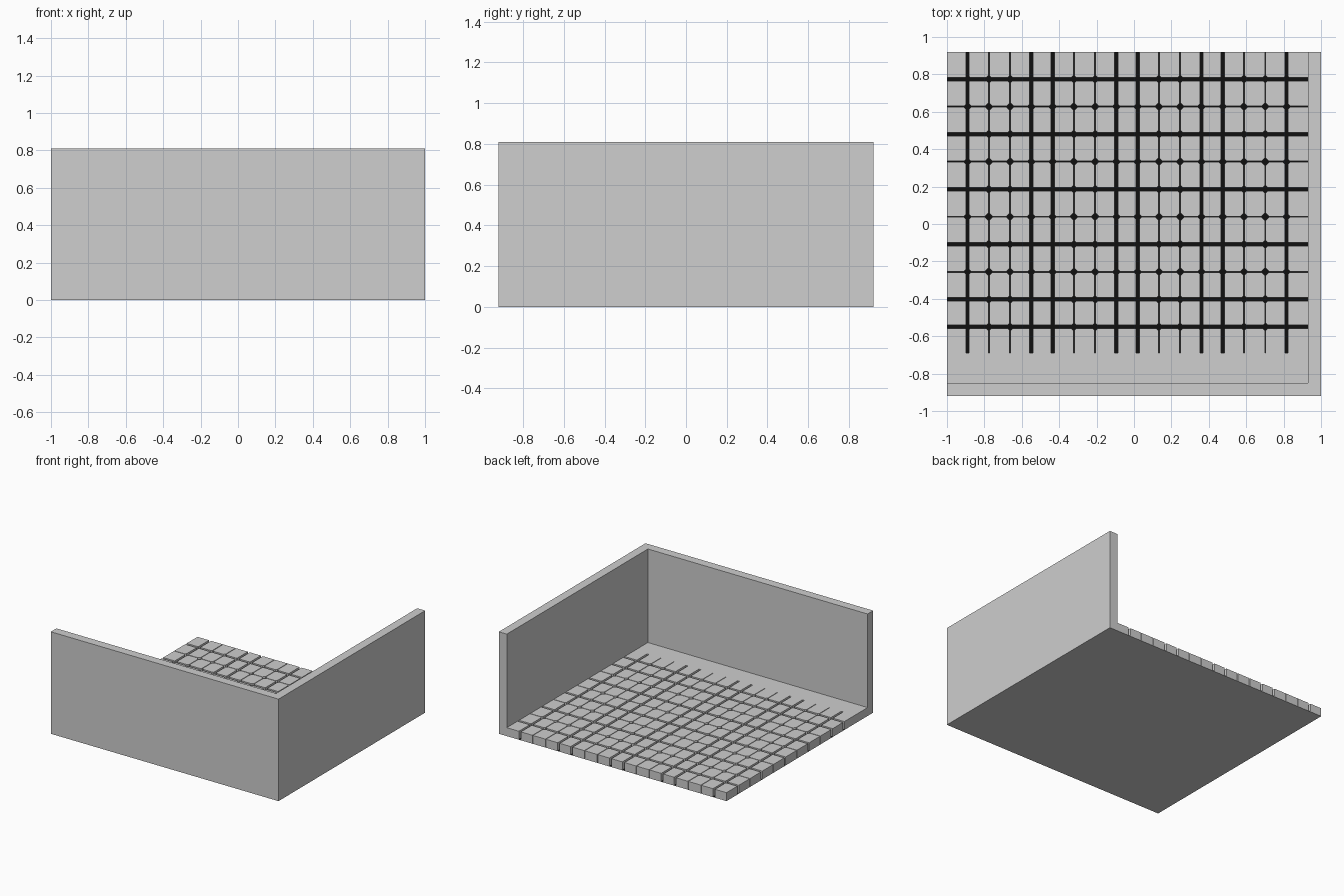
import bpy
import bmesh
from math import pi
from mathutils import Matrix, Vector

cube = bpy.data.objects.get("Cube")
if cube:
    bpy.data.objects.remove(cube, do_unlink=True)

FLOOR = 0.067       # floor thickness
WALL = 0.07         # wall thickness
HALF_Y = 0.92
HEIGHT = 0.81
WIDE, NARROW = 0.018, 0.005   # groove widths
NODE = 0.022        # reach of the widened groove crossings
SKIN = 0.004        # material left under the grooves
GROOVE_TOP = FLOOR + 0.003


def finish(name, bm):
    mesh = bpy.data.meshes.new(name)
    bm.to_mesh(mesh)
    bm.free()
    obj = bpy.data.objects.new(name, mesh)
    bpy.context.collection.objects.link(obj)
    return obj


def make_boxes(name, boxes):
    """One object holding a box for every (low corner, high corner) pair."""
    bm = bmesh.new()
    for low, high in boxes:
        low, high = Vector(low), Vector(high)
        place = Matrix.Translation((low + high) / 2) @ Matrix.Diagonal((high - low).to_4d())
        bmesh.ops.create_cube(bm, size=1, matrix=place)
    return finish(name, bm)


def make_diamonds(name, points):
    """Upright diamond prisms centred on the given points."""
    bm = bmesh.new()
    for x, y in points:
        place = Matrix.Translation((x, y, (SKIN + GROOVE_TOP) / 2)) @ Matrix.Rotation(pi / 2, 4, 'Z')
        bmesh.ops.create_cone(bm, cap_ends=True, segments=4, radius1=NODE, radius2=NODE,
                              depth=GROOVE_TOP - SKIN, matrix=place)
    return finish(name, bm)


def cut(target, cutter):
    cutter.hide_render = True
    mod = target.modifiers.new(cutter.name, 'BOOLEAN')
    mod.operation = 'DIFFERENCE'
    mod.solver = 'EXACT'
    mod.object = cutter
    bpy.context.view_layer.objects.active = target
    bpy.ops.object.modifier_apply(modifier=mod.name)
    bpy.data.objects.remove(cutter, do_unlink=True)


def make_material(name, value):
    mat = bpy.data.materials.new(name)
    mat.use_nodes = True
    colour = (value, value, value, 1)
    mat.diffuse_color = colour
    mat.node_tree.nodes["Principled BSDF"].inputs["Base Color"].default_value = colour
    return mat


# Solid block that becomes the floor with two walls
body = make_boxes("tiled_floor_and_walls", [((-1, -HALF_Y, 0), (1, HALF_Y, HEIGHT))])

# Open room above the floor, leaving the front and left walls
cut(body, make_boxes("room_space", [
    ((-1.1, -HALF_Y + WALL, FLOOR), (1 - WALL, 1, 1))]))

# Grooves running side to side, every other one wide
rows = [-0.55 + 0.1472 * i for i in range(10)]
row_boxes = []
for i, y in enumerate(rows):
    half = (WIDE if i == 0 or i % 2 else NARROW) / 2
    row_boxes.append(((-1.1, y - half, SKIN), (1 - WALL, y + half, GROOVE_TOP)))
cut(body, make_boxes("cross_grooves", row_boxes))

# Grooves running front to back, in pairs of wide and narrow
columns = [-0.89 + 0.1137 * i for i in range(16)]
column_boxes = []
for i, x in enumerate(columns):
    half = (WIDE if i % 4 in (0, 3) else NARROW) / 2
    column_boxes.append(((x - half, -0.69, SKIN), (x + half, 1, GROOVE_TOP)))
cut(body, make_boxes("long_grooves", column_boxes))

# Clipped tile corners at every crossing
cut(body, make_diamonds("groove_crossings", [(x, y) for x in columns for y in rows]))

# Light grey body, with black along the bottoms of the grooves
body.data.materials.clear()
body.data.materials.append(make_material("light_grey", 0.62))
body.data.materials.append(make_material("groove_black", 0.005))
for face in body.data.polygons:
    in_groove = face.normal.z > 0.9 and face.center.z < FLOOR / 2
    face.material_index = 1 if in_groove else 0
    face.use_smooth = False
